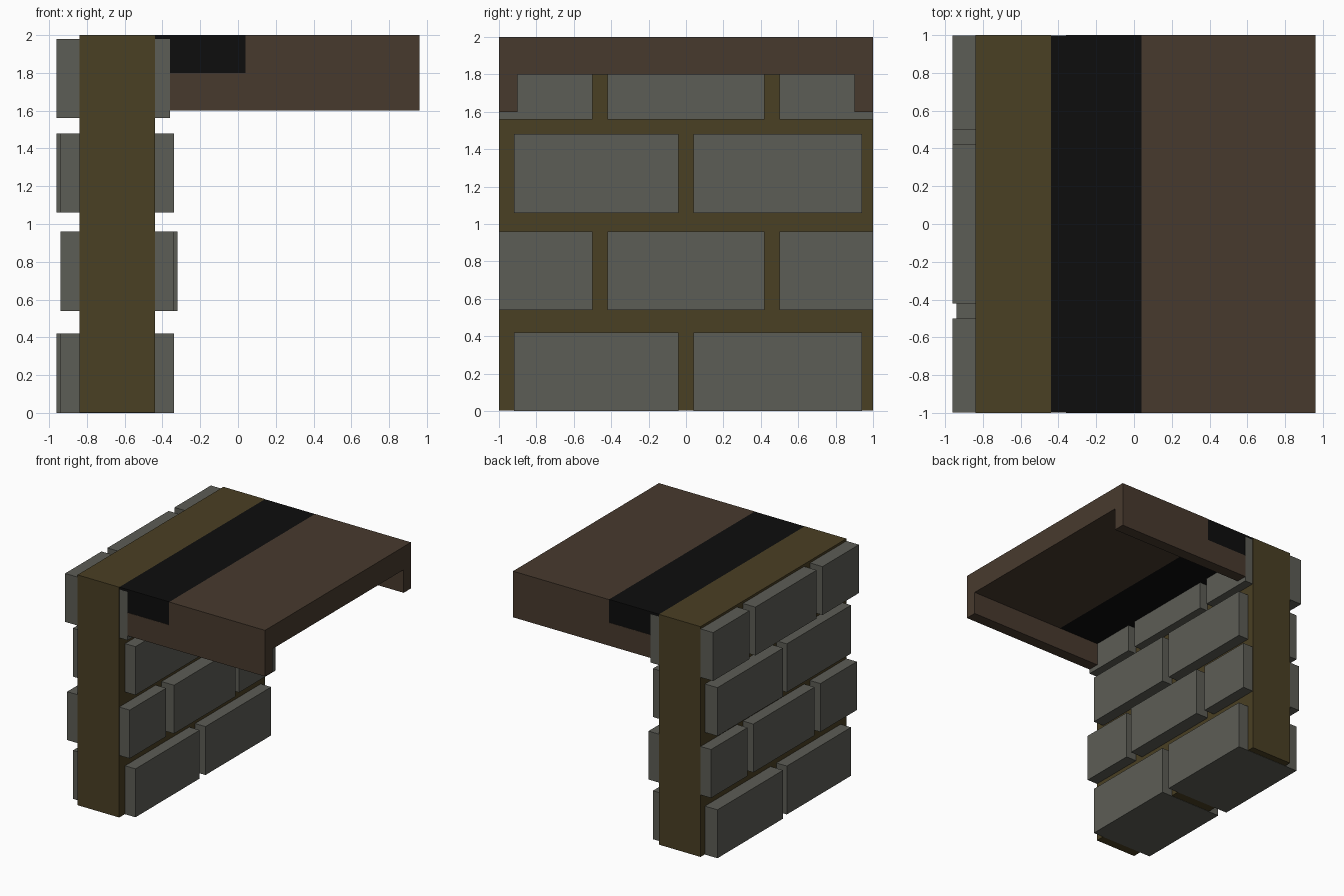
import bpy
import bmesh
from mathutils import Vector

cube = bpy.data.objects.get("Cube")
if cube:
    bpy.data.objects.remove(cube, do_unlink=True)


def material(name, rgb):
    mat = bpy.data.materials.new(name)
    mat.use_nodes = True
    colour = (*rgb, 1.0)
    mat.diffuse_color = colour
    mat.node_tree.nodes["Principled BSDF"].inputs["Base Color"].default_value = colour
    return mat


mortar = material("olive mortar", (0.068, 0.05, 0.017))
stone = material("grey stone", (0.108, 0.109, 0.092))
wood = material("brown wood", (0.064, 0.042, 0.027))
black = material("black", (0.004, 0.004, 0.004))


def box(name, mat, x, y, z):
    """Box from (low, high) pairs on each axis."""
    bm = bmesh.new()
    bmesh.ops.create_cube(bm, size=1)
    low, high = (Vector(c) for c in zip(x, y, z))
    for v in bm.verts:
        v.co = (low + high) / 2 + v.co * (high - low)
    mesh = bpy.data.meshes.new(name)
    bm.to_mesh(mesh)
    bm.free()
    mesh.materials.append(mat)
    obj = bpy.data.objects.new(name, mesh)
    bpy.context.collection.objects.link(obj)
    return obj


# Mortar core of the wall, a hair above the bottom bricks
box("wall_core", mortar, (-0.84, -0.44), (-1, 1), (0.002, 2))

# Bricks run right through the wall; two bonds alternate up the courses
END = 0.999
pair = [(-0.92, -0.04), (0.04, 0.94)]
triple = [(-END, -0.5), (-0.42, 0.42), (0.5, END)]
pair_depths = [(-0.94, -0.34), (-0.96, -0.34)]
courses = [
    (0.0, pair, pair_depths),
    (0.54, triple, [(-0.94, -0.34), (-0.94, -0.32), (-0.94, -0.34)]),
    (1.06, pair, pair_depths),
    (1.56, triple, [(-0.96, -0.36)] * 3),
]
for row, (base, spans, depths) in enumerate(courses):
    for i, (span, depth) in enumerate(zip(spans, depths)):
        box(f"brick_{row}_{i}", stone, depth, span, (base, base + 0.42))

# Roof: black strip beside the wall, then a wooden slab
box("black_strip", black, (-0.44, 0.04), (-0.998, 0.998), (1.8, 2))
box("roof_slab", wood, (0.04, 0.96), (-1, 1), (1.8, 2))

# Beams under the front and back edges of the roof
for name, side in (("front_beam", -1), ("back_beam", 1)):
    box(name, wood, (-0.36, 0.96), sorted((side * 0.9, side)), (1.6, 1.8))
